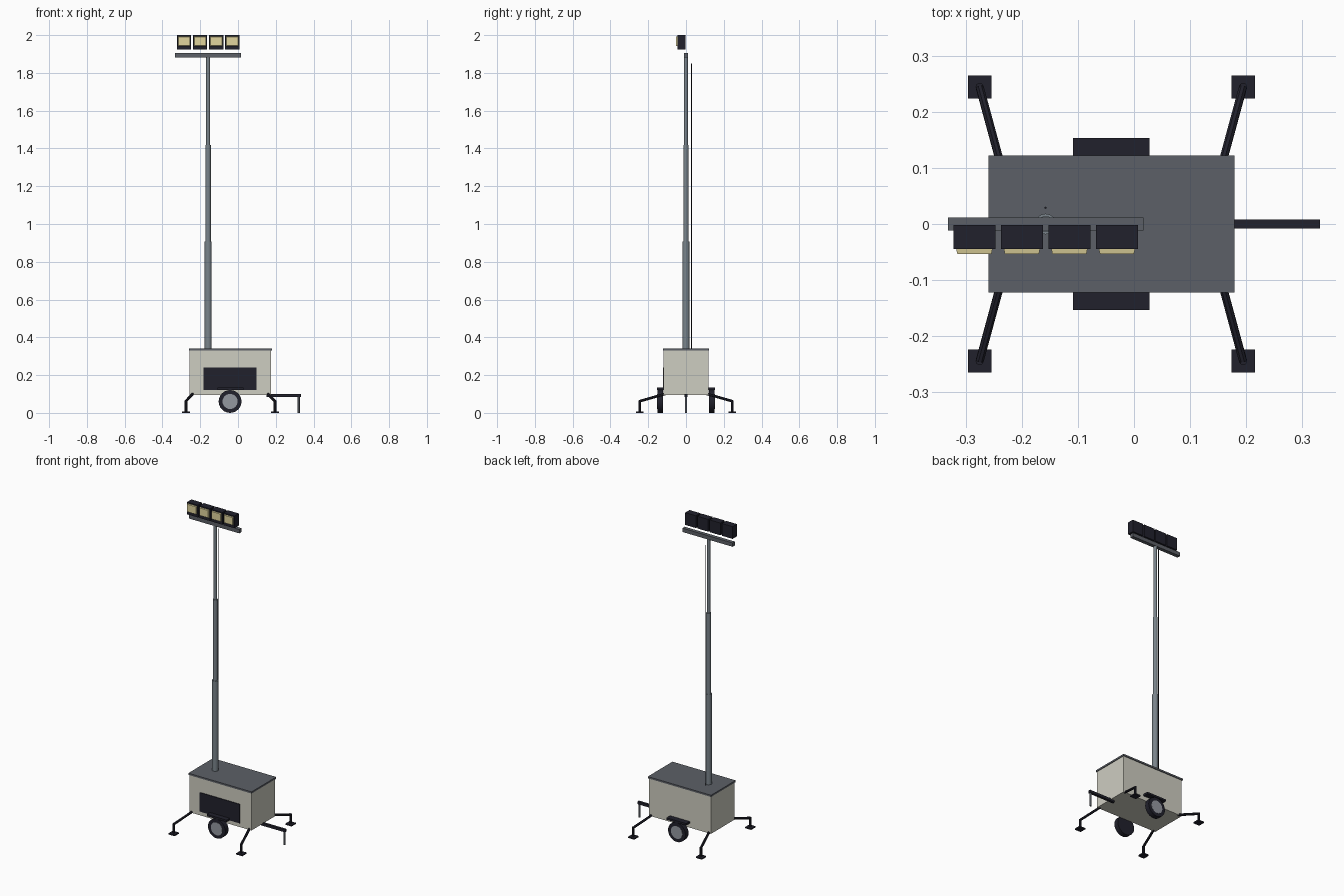
import bpy, bmesh, math
from mathutils import Vector

if "Cube" in bpy.data.objects:
    bpy.data.objects.remove(bpy.data.objects["Cube"])


def material(name, r, g, b):
    m = bpy.data.materials.new(name)
    m.diffuse_color = [(c / 255 / 12.92 if c < 11 else ((c / 255 + 0.055) / 1.055) ** 2.4)
                       for c in (r, g, b)] + [1]
    m.use_nodes = True
    m.node_tree.nodes["Principled BSDF"].inputs["Base Color"].default_value = m.diffuse_color
    return m


CREAM = material("cream_paint", 206, 205, 193)
GREY = material("dark_grey", 92, 96, 103)
STEEL = material("steel", 122, 132, 139)
BLACK = material("black", 33, 33, 44)
HUB = material("hub_grey", 148, 152, 160)
LENS = material("pale_yellow", 225, 213, 158)


def finish(name, bm, mat, smooth=False):
    bmesh.ops.recalc_face_normals(bm, faces=bm.faces)
    me = bpy.data.meshes.new(name)
    bm.to_mesh(me)
    bm.free()
    ob = bpy.data.objects.new(name, me)
    bpy.context.collection.objects.link(ob)
    me.materials.append(mat)
    if smooth:
        bpy.ops.object.select_all(action='DESELECT')
        ob.select_set(True)
        bpy.context.view_layer.objects.active = ob
        bpy.ops.object.shade_smooth_by_angle(angle=math.radians(40))
    return ob


def box(name, x, y, z, mat, taper_front=0):
    """Box from (min, max) ranges; the -y face can be shrunk by taper_front."""
    bm = bmesh.new()
    bmesh.ops.create_cube(bm, size=1)
    for v in bm.verts:
        t = taper_front if v.co.y < 0 else 0
        v.co = [sum(r) / 2 + c * (r[1] - r[0] - k)
                for r, c, k in zip((x, y, z), v.co, (t, 0, t))]
    return finish(name, bm, mat)


def rod(name, a, b, radius, mat, sides=16, smooth=True):
    """Cylinder between two points."""
    a, b = Vector(a), Vector(b)
    bm = bmesh.new()
    bmesh.ops.create_cone(bm, cap_ends=True, segments=sides, radius1=radius,
                          radius2=radius, depth=(b - a).length)
    bmesh.ops.rotate(bm, verts=bm.verts,
                     matrix=Vector((0, 0, 1)).rotation_difference(b - a).to_matrix())
    bmesh.ops.translate(bm, verts=bm.verts, vec=(a + b) / 2)
    return finish(name, bm, mat, smooth)


# Generator housing, lid and front service panel
box("housing", (-0.256, 0.176), (-0.118, 0.118), (0.095, 0.332), CREAM)
box("lid", (-0.26, 0.18), (-0.1225, 0.1225), (0.33, 0.341), GREY)
box("service_panel", (-0.182, 0.097), (-0.122, -0.115), (0.12, 0.24), BLACK)

# Wheels and mudguards on both sides
WX, WZ = -0.042, 0.0605
for side, s in (("front", -1), ("back", 1)):
    rod(side + "_tyre", (WX, s * 0.121, WZ), (WX, s * 0.152, WZ), 0.0605, BLACK, 24)
    rod(side + "_hub", (WX, s * 0.14, WZ), (WX, s * 0.1535, WZ), 0.04, HUB, 24)
    box(side + "_mudguard", (-0.109, 0.028), sorted((s * 0.11, s * 0.1535)),
        (0.122, 0.134), BLACK)

# Stabiliser legs: sloping arm, upright and foot pad
for end, x0, x1 in (("left", -0.238, -0.276), ("right", 0.157, 0.195)):
    for side, s in (("front", -1), ("back", 1)):
        name = f"{side}_{end}_stabiliser_"
        y = s * 0.245
        rod(name + "arm", (x0, s * 0.105, 0.102), (x1, y, 0.062), 0.0075, BLACK, 8)
        rod(name + "upright", (x1, y, 0.004), (x1, y, 0.066), 0.0075, BLACK, 8)
        box(name + "foot", (x1 - 0.021, x1 + 0.021), (y - 0.021, y + 0.021),
            (0, 0.008), BLACK)

# Tow bar with jack stand
box("tow_bar", (0.15, 0.333), (-0.008, 0.008), (0.083, 0.099), BLACK)
rod("jack_stand", (0.322, 0, 0), (0.322, 0, 0.09), 0.006, GREY, 10)

# Telescopic mast and its cable
MX = -0.158
for i, (z0, z1, r) in enumerate(((0.3, 0.908, 0.0185), (0.88, 1.417, 0.0142),
                                 (1.39, 1.89, 0.0105))):
    rod(f"mast_section_{i + 1}", (MX, 0, z0), (MX, 0, z1), r, STEEL, 16)
rod("mast_cable", (MX, 0.029, 0.335), (MX, 0.029, 1.85), 0.002, BLACK, 6)

# Crossbar with four floodlights
box("crossbar", (-0.333, 0.017), (-0.0115, 0.0115), (1.881, 1.905), GREY)
for i in range(4):
    c = -0.2855 + 0.085 * i
    box(f"lamp_housing_{i + 1}", (c - 0.0375, c + 0.0375), (-0.045, -0.002),
        (1.923, 2.0), BLACK)
    box(f"lamp_lens_{i + 1}", (c - 0.0325, c + 0.0325), (-0.0535, -0.044),
        (1.942, 1.993), LENS, 0.004)
